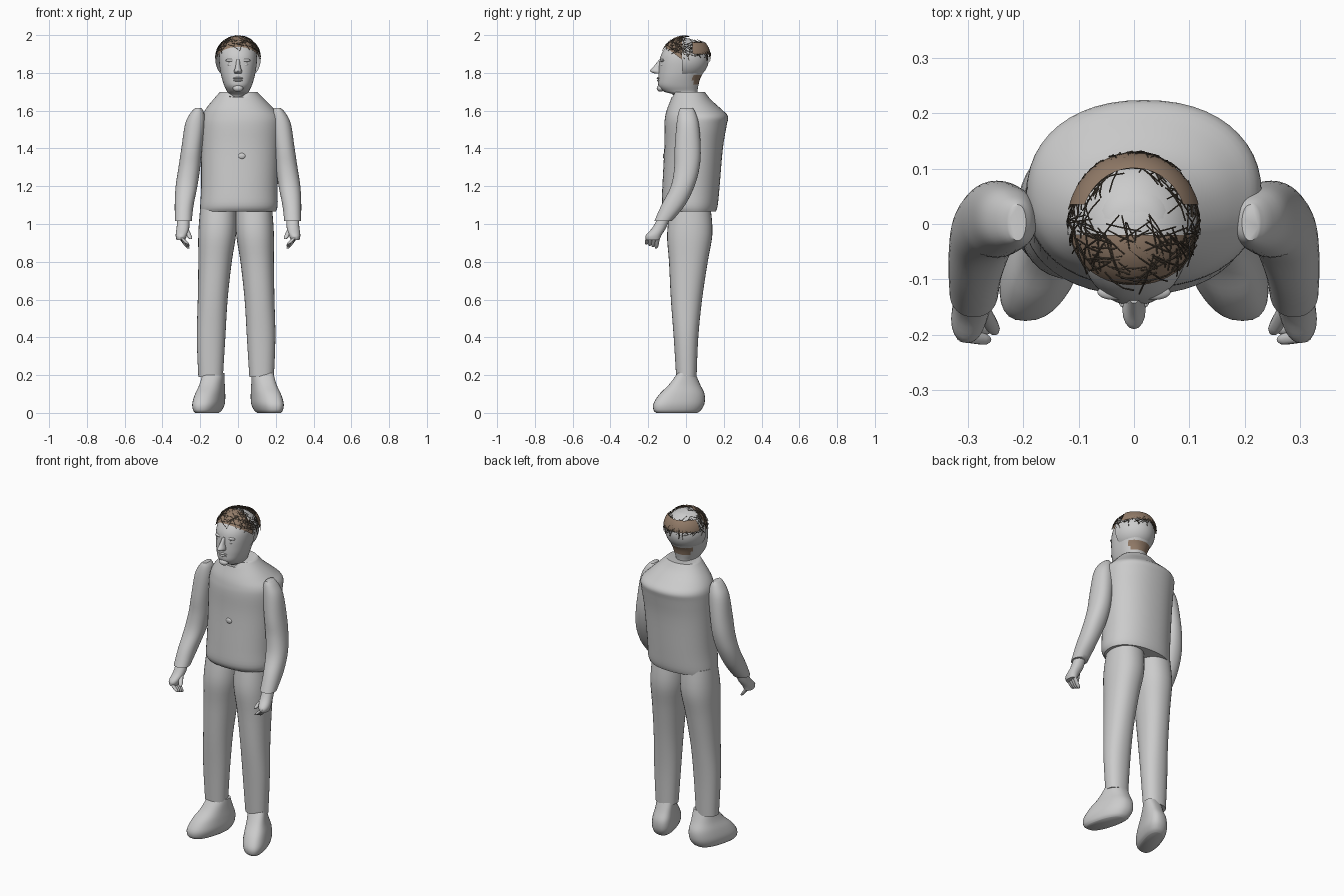
import bpy, bmesh, math, random
from mathutils import Vector

cube = bpy.data.objects.get("Cube")
if cube:
    bpy.data.objects.remove(cube, do_unlink=True)


def material(name, r, g, b):
    mat = bpy.data.materials.new(name)
    mat.use_nodes = True
    mat.diffuse_color = (r, g, b, 1)
    bsdf = next(n for n in mat.node_tree.nodes if n.type == "BSDF_PRINCIPLED")
    bsdf.inputs["Base Color"].default_value = (r, g, b, 1)
    return mat


GREY = material("plain grey", 0.6, 0.6, 0.6)
BROWN = material("hair brown", 0.29, 0.2, 0.14)
DARK = material("strand dark brown", 0.09, 0.07, 0.05)


def finish(name, bm, mats=(GREY,), rule=None):
    """Turn a bmesh into a smooth object, colouring faces by a rule."""
    bmesh.ops.recalc_face_normals(bm, faces=bm.faces)
    if rule:
        for face in bm.faces:
            face.material_index = rule(face.calc_center_median())
    mesh = bpy.data.meshes.new(name)
    bm.to_mesh(mesh)
    bm.free()
    for mat in mats:
        mesh.materials.append(mat)
    mesh.shade_smooth()
    mesh.set_sharp_from_angle(angle=math.radians(50))
    obj = bpy.data.objects.new(name, mesh)
    bpy.context.collection.objects.link(obj)


def smooth_rings(rings, steps):
    """Catmull-Rom interpolation between the given cross-sections."""
    out = []
    last = len(rings) - 1
    for i in range(last):
        a, b, c, d = (rings[min(max(j, 0), last)] for j in range(i - 1, i + 3))
        for k in range(steps):
            t = k / steps
            out.append([q + t * (r - p + t * (2 * p - 5 * q + 4 * r - s
                        + t * (3 * (q - r) + s - p))) / 2
                        for p, q, r, s in zip(a, b, c, d)])
    return out + [rings[last]]


def loft(name, rings, side=1, shift=0, segs=32, steps=4, power=2.2,
         shear=0, edit=None, **colours):
    """Skin rings of (z, x min, x max, y min, y max)."""
    bm = bmesh.new()
    loops = []
    for z, x0, x1, y0, y1 in smooth_rings(rings, steps):
        loop = []
        for k in range(segs):
            a = math.tau * k / segs
            c, s = math.cos(a), math.sin(a)
            x = (x0 + x1 + (x1 - x0) * math.copysign(abs(c) ** (2 / power), c)) / 2
            y = (y0 + y1 + (y1 - y0) * math.copysign(abs(s) ** (2 / power), s)) / 2
            loop.append(bm.verts.new((side * (x + shear * y) + shift, y, max(z, 0))))
        loops.append(loop)
    for low, high in zip(loops, loops[1:]):
        for k in range(segs):
            n = (k + 1) % segs
            bm.faces.new((low[k], low[n], high[n], high[k]))
    bm.faces.new(loops[0])
    bm.faces.new(loops[-1])
    if edit:
        for v in bm.verts:
            edit(v.co)
    finish(name, bm, **colours)


def ellipsoid(name, centre, radii, cuts=(), segs=24, **colours):
    """Ellipsoid, keeping only the positive side of each cutting plane."""
    bm = bmesh.new()
    bmesh.ops.create_uvsphere(bm, u_segments=segs, v_segments=segs // 2, radius=1)
    for v in bm.verts:
        v.co = Vector(centre) + Vector(p * r for p, r in zip(v.co, radii))
    for point, normal in cuts:
        bmesh.ops.bisect_plane(bm, geom=bm.verts[:] + bm.edges[:] + bm.faces[:],
                               plane_co=point, plane_no=normal, clear_inner=True)
    finish(name, bm, **colours)


def finger(name, start, end, radius, side):
    rings = []
    for t, grow in ((0, 1), (0.5, 1), (0.85, 0.9), (1, 0.4)):
        x, y, z = Vector(start).lerp(Vector(end), t)
        r = radius * grow
        rings.append((z, x - r, x + r, y - r, y + r))
    loft(name, rings, side, segs=10, steps=2, power=2)


# Jacket with a small notch at the front of the collar
def collar_notch(co):
    if co.z > 1.68 and co.y < 0:
        co.z -= 0.05 * max(0, 1 - abs(co.x) / 0.05)


loft("jacket", [
    (1.065, -0.2, 0.2, -0.108, 0.158),
    (1.1, -0.2, 0.21, -0.127, 0.168),
    (1.2, -0.195, 0.21, -0.125, 0.178),
    (1.4, -0.195, 0.22, -0.115, 0.195),
    (1.52, -0.195, 0.23, -0.115, 0.215),
    (1.57, -0.19, 0.225, -0.11, 0.222),
    (1.61, -0.17, 0.19, -0.1, 0.185),
    (1.66, -0.13, 0.14, -0.08, 0.13),
    (1.7, -0.095, 0.1, -0.065, 0.1)], segs=48, edit=collar_notch)
for z in (1.25, 1.36):
    ellipsoid("front_button", (0.02, -0.115, z), (0.02, 0.007, 0.016), segs=12)

# Limbs, built for one side and mirrored
for label, side in (("left", 1), ("right", -1)):
    loft(label + "_trouser_leg", [
        (1.09, 0, 0.19, -0.08, 0.13),
        (0.95, 0, 0.2, -0.1, 0.14),
        (0.8, 0.023, 0.2, -0.09, 0.115),
        (0.6, 0.045, 0.203, -0.08, 0.085),
        (0.4, 0.057, 0.208, -0.065, 0.065),
        (0.19, 0.07, 0.2, -0.052, 0.056)], side, -0.01)
    loft(label + "_shoe", [
        (0.21, 0.075, 0.185, -0.045, 0.05),
        (0.15, 0.075, 0.195, -0.09, 0.075),
        (0.1, 0.073, 0.21, -0.14, 0.098),
        (0.05, 0.073, 0.218, -0.172, 0.098),
        (0.015, 0.085, 0.212, -0.172, 0.08),
        (0, 0.1, 0.2, -0.158, 0.06)], side, power=2.5, shear=-0.28)
    loft(label + "_sleeve", [
        (1.615, 0.195, 0.225, -0.03, 0.035),
        (1.59, 0.18, 0.25, -0.04, 0.05),
        (1.53, 0.175, 0.28, -0.05, 0.068),
        (1.4, 0.19, 0.3, -0.06, 0.078),
        (1.3, 0.2, 0.315, -0.062, 0.072),
        (1.2, 0.215, 0.33, -0.08, 0.045),
        (1.1, 0.235, 0.335, -0.13, -0.005),
        (1.015, 0.245, 0.333, -0.168, -0.075)], side)
    loft(label + "_palm", [
        (1.03, 0.258, 0.322, -0.15, -0.085),
        (0.98, 0.258, 0.325, -0.178, -0.105),
        (0.94, 0.27, 0.33, -0.213, -0.13),
        (0.915, 0.28, 0.325, -0.21, -0.14)], side, segs=20)
    for i in range(4):
        finger(label + "_finger", (0.31, -0.148 - 0.018 * i, 0.935),
               (0.262, -0.158 - 0.017 * i, 0.87 + 0.007 * i), 0.011, side)
    finger(label + "_thumb", (0.275, -0.15, 0.975), (0.25, -0.195, 0.92), 0.013, side)

    # Eyes and brows
    ellipsoid(label + "_eye", (side * 0.037, -0.122, 1.843), (0.017, 0.014, 0.009))
    ellipsoid(label + "_brow", (side * 0.036, -0.123, 1.866), (0.03, 0.014, 0.009))

# Head and neck, with a thin brown strip at the nape
loft("head", [
    (1.6, -0.06, 0.06, -0.05, 0.06),
    (1.68, -0.06, 0.06, -0.065, 0.06),
    (1.7, -0.058, 0.058, -0.115, 0.06),
    (1.73, -0.072, 0.072, -0.145, 0.065),
    (1.77, -0.085, 0.085, -0.147, 0.075),
    (1.81, -0.094, 0.094, -0.145, 0.095),
    (1.86, -0.1, 0.1, -0.14, 0.105),
    (1.9, -0.098, 0.098, -0.13, 0.105),
    (1.94, -0.085, 0.085, -0.103, 0.085),
    (1.97, -0.055, 0.055, -0.065, 0.05),
    (1.98, -0.02, 0.02, -0.03, 0.02)], segs=40, mats=(GREY, BROWN),
    rule=lambda c: int(c.y > 0.035 and 1.74 < c.z < 1.785))
loft("nose", [
    (1.797, -0.018, 0.018, -0.168, -0.12),
    (1.81, -0.021, 0.021, -0.19, -0.12),
    (1.835, -0.013, 0.013, -0.17, -0.12),
    (1.87, -0.009, 0.009, -0.143, -0.12)], segs=16, power=2)
ellipsoid("upper_lip", (0, -0.143, 1.772), (0.027, 0.012, 0.006))
ellipsoid("lower_lip", (0, -0.142, 1.76), (0.024, 0.012, 0.007))
ellipsoid("chin", (0, -0.135, 1.718), (0.028, 0.02, 0.018))

# Plain rear skull cap
ellipsoid("rear_cap", (0, -0.02, 1.87), (0.12, 0.14, 0.115), segs=48,
          cuts=[((0, -0.02, 0), (0, 1, 0)), ((0, 0, 1.775), (0, 0, 1))])

# Hair: a band round the upper back, and a front shell above a sloping hairline
ellipsoid("back_hair", (0, 0, 1.89), (0.122, 0.13, 0.115), segs=48, mats=(BROWN,),
          cuts=[((0, 0.035, 0), (0, 1, 0)), ((0, 0, 1.9), (0, 0, 1)),
                ((0, 0, 1.962), (0, 0, -1))])
ellipsoid("front_hair", (0, -0.02, 1.87), (0.113, 0.108, 0.125), segs=48, mats=(BROWN,),
          cuts=[((0, -0.02, 0), (0, -1, 0)), ((0, -0.02, 1.87), (0, 0.75, 1))])

# Loose strands over the front, sides and back, leaving the crown clear
random.seed(4)
strands = bpy.data.curves.new("hair_strands", "CURVE")
strands.dimensions = "3D"
strands.bevel_depth = 0.0013
strands.bevel_resolution = 0
strands.use_fill_caps = True
strands.materials.append(DARK)
count = 0
while count < 210:
    out = Vector(random.gauss(0, 1) for _ in "xyz").normalized()
    hairline = 0.05 - 0.55 * min(out.y, 0)
    on_crown = out.y > -0.05 and out.z > 0.72
    if out.z < hairline or on_crown:
        continue
    count += 1
    sweep = out.cross(Vector(random.gauss(0, 1) for _ in "xyz")).normalized()
    spline = strands.splines.new("POLY")
    spline.points.add(3)
    for k, point in enumerate(spline.points):
        p = (out + sweep * (k - 1.5) * 0.19).normalized() * random.uniform(0.99, 1.02)
        point.co = (p.x * 0.119, p.y * 0.131, 1.882 + p.z * 0.115, 1)
bpy.context.collection.objects.link(bpy.data.objects.new("hair_strands", strands))
